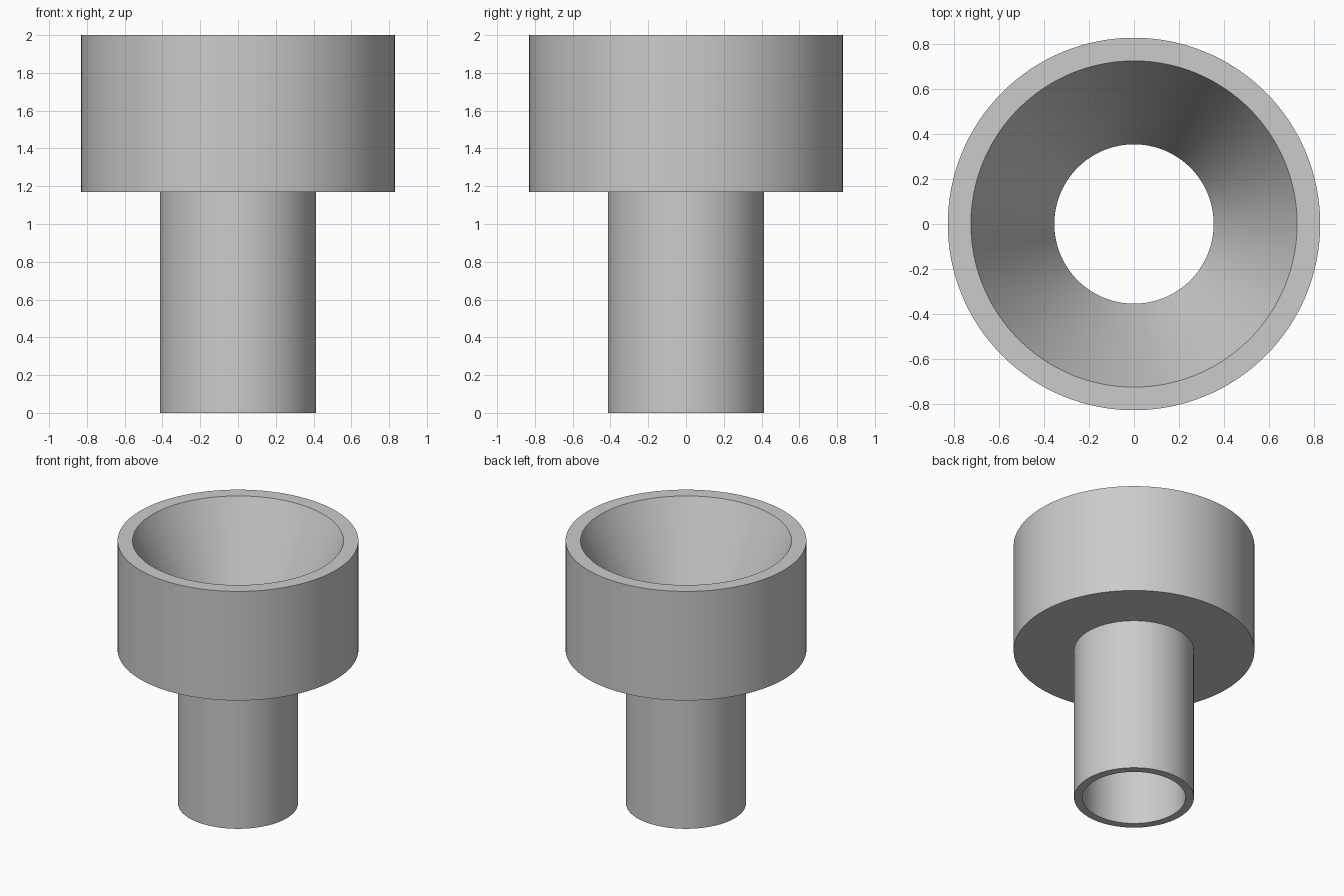
import bpy
import bmesh
import math
from mathutils import Matrix

cube = bpy.data.objects.get("Cube")
if cube:
    bpy.data.objects.remove(cube, do_unlink=True)

SIDES = 128
HEIGHT = 2.0
SHOULDER = 1.17      # underside of the wide head
HEAD_R = 0.83
RIM_R = 0.727        # mouth of the conical bowl
STEM_R = 0.413
BORE_R = 0.355

# Plain grey for the whole body
grey = bpy.data.materials.new("plain_grey")
grey.use_nodes = True
colour = (0.6, 0.6, 0.6, 1.0)
grey.diffuse_color = colour
grey.node_tree.nodes["Principled BSDF"].inputs["Base Color"].default_value = colour


def lathe(name, profile, material):
    """Turn a closed (radius, height) profile around the z axis."""
    bm = bmesh.new()
    rings = []
    for i in range(SIDES):
        turn = Matrix.Rotation(math.tau * i / SIDES, 3, "Z")
        rings.append([bm.verts.new(turn @ bm_point) for bm_point in
                      (Matrix.Translation((r, 0, z)).to_translation() for r, z in profile)])
    count = len(profile)
    for i, ring in enumerate(rings):
        following = rings[(i + 1) % SIDES]
        for j in range(count):
            k = (j + 1) % count
            bm.faces.new((ring[j], following[j], following[k], ring[k]))
    bmesh.ops.recalc_face_normals(bm, faces=bm.faces)
    mesh = bpy.data.meshes.new(name)
    bm.to_mesh(mesh)
    bm.free()
    mesh.materials.append(material)
    obj = bpy.data.objects.new(name, mesh)
    bpy.context.collection.objects.link(obj)
    bpy.ops.object.select_all(action="DESELECT")
    obj.select_set(True)
    bpy.context.view_layer.objects.active = obj
    bpy.ops.object.shade_smooth_by_angle(angle=math.radians(20))
    return obj


# Hollow stem, wide head and conical bowl in one turned body
lathe("funnel_body", [
    (BORE_R, 0), (STEM_R, 0),
    (STEM_R, SHOULDER), (HEAD_R, SHOULDER),
    (HEAD_R, HEIGHT), (RIM_R, HEIGHT),
    (BORE_R, SHOULDER),
], grey)
